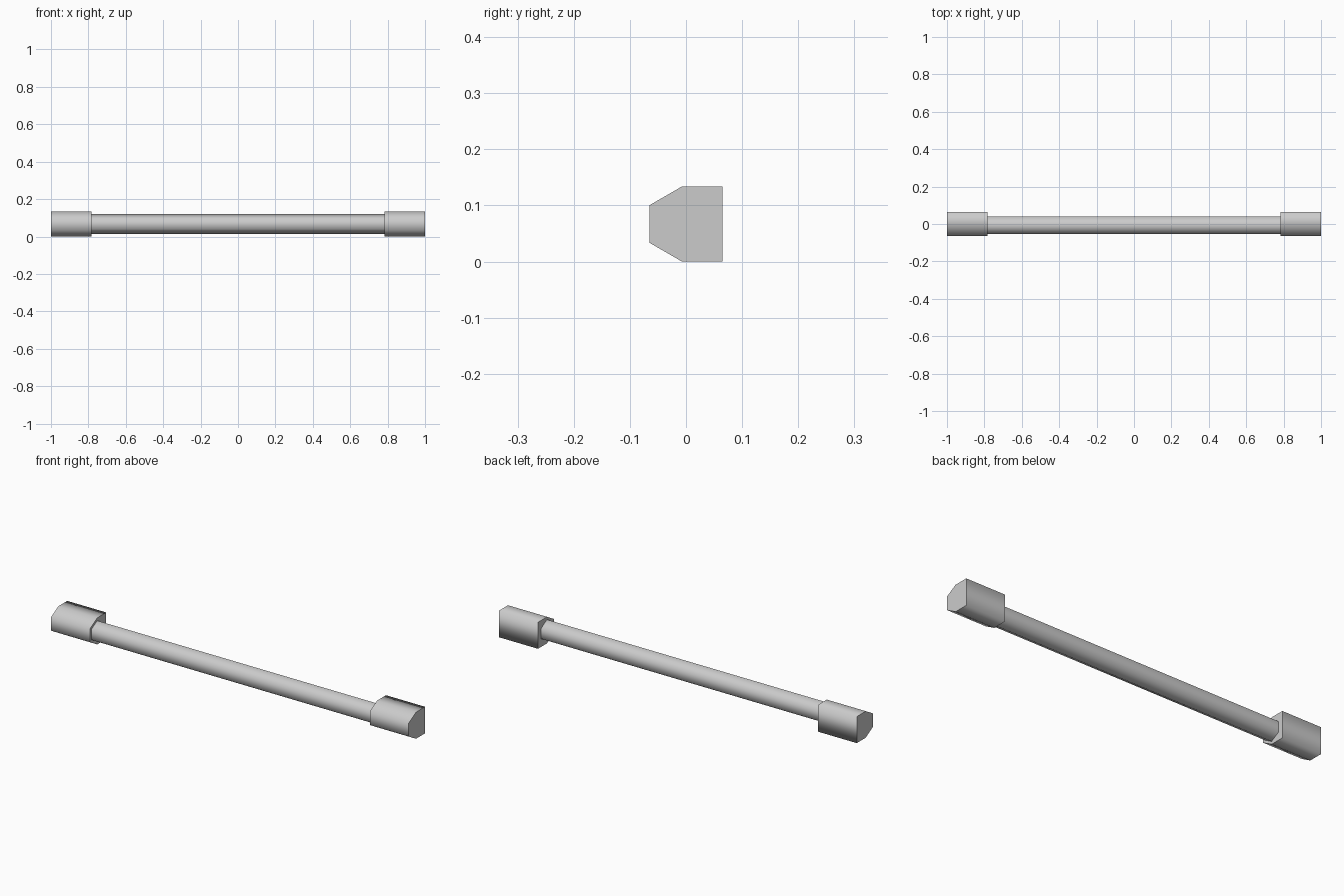
import bpy
import bmesh
from math import sin, cos, radians

default = bpy.data.objects.get("Cube")
if default:
    bpy.data.objects.remove(default)

CY, CZ = -0.007, 0.067   # shared axis of rod and end blocks

metal = bpy.data.materials.new("grey_metal")
metal.use_nodes = True
grey = (0.6, 0.6, 0.6, 1)
metal.diffuse_color = grey
metal.node_tree.nodes["Principled BSDF"].inputs["Base Color"].default_value = grey


def hexagon(radius, first=0, last=5):
    """Points of a hexagon standing on its corner, as (y, z)."""
    angles = [radians(90 + 60 * i) for i in range(first, last + 1)]
    return [(CY + radius * cos(a), CZ + radius * sin(a)) for a in angles]


def extrude_profile(name, profile, x0, x1):
    """Prism along x with smooth sides and flat ends."""
    bm = bmesh.new()
    end = bm.faces.new([bm.verts.new((x0, y, z)) for y, z in profile])
    grown = bmesh.ops.extrude_face_region(bm, geom=[end], use_keep_orig=True)
    moved = [v for v in grown["geom"] if isinstance(v, bmesh.types.BMVert)]
    bmesh.ops.translate(bm, verts=moved, vec=(x1 - x0, 0, 0))
    bmesh.ops.recalc_face_normals(bm, faces=bm.faces)
    for face in bm.faces:
        face.smooth = abs(face.normal.x) < 0.5
    mesh = bpy.data.meshes.new(name)
    bm.to_mesh(mesh)
    bm.free()
    mesh.materials.append(metal)
    obj = bpy.data.objects.new(name, mesh)
    bpy.context.collection.objects.link(obj)


# Six-sided rod between the blocks
extrude_profile("rod", hexagon(0.053), -0.79, 0.79)

# End blocks: half hexagon in front, square at the back
block = hexagon(0.067, 0, 3) + [(0.065, 0), (0.065, 2 * CZ)]
extrude_profile("left_end_block", block, 0.782, 1)
extrude_profile("right_end_block", block, -1, -0.782)
